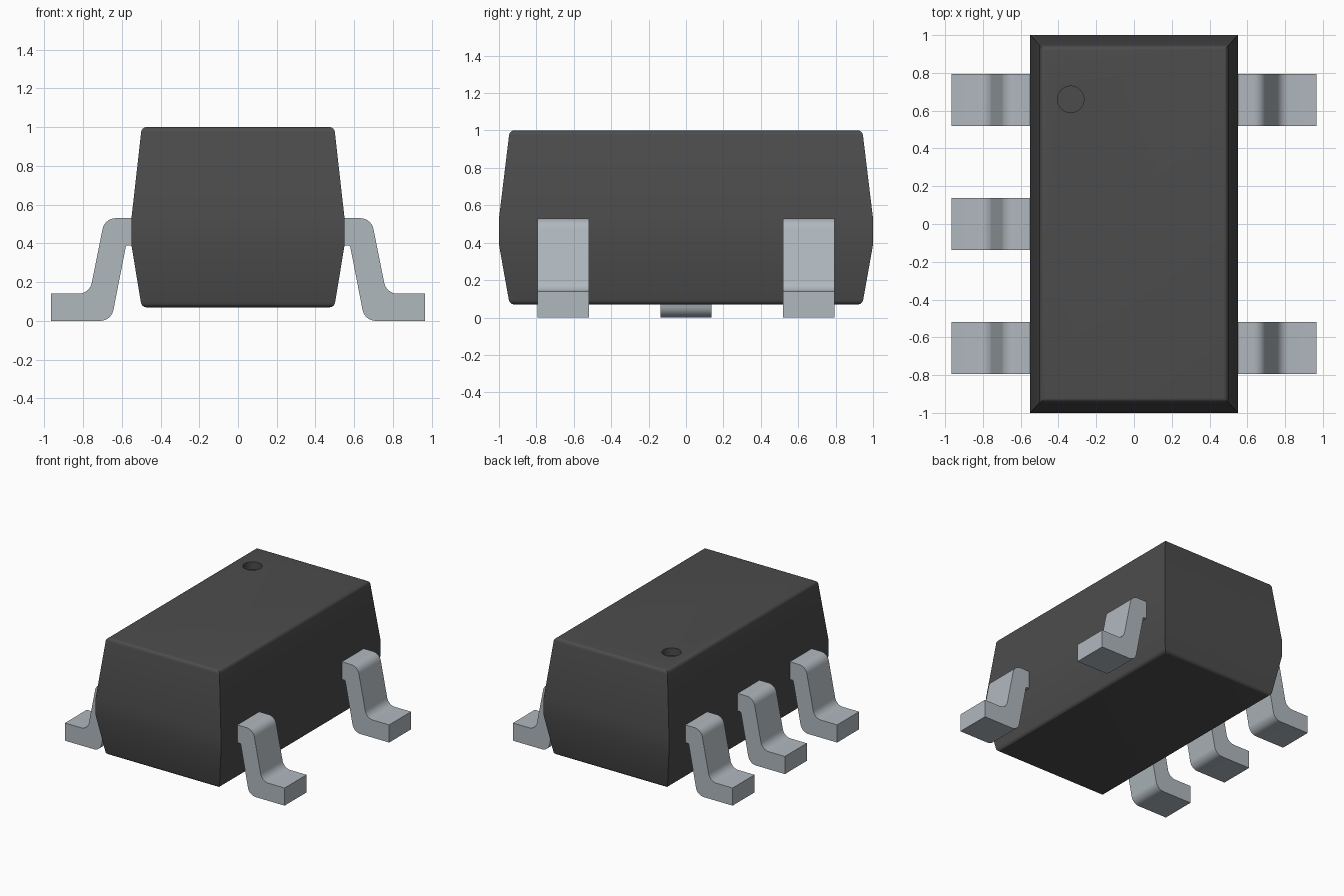
import bpy, bmesh, math
from mathutils import Vector

cube = bpy.data.objects.get("Cube")
if cube:
    bpy.data.objects.remove(cube, do_unlink=True)


def make_material(name, rgb, metallic=0.0):
    mat = bpy.data.materials.new(name)
    mat.use_nodes = True
    mat.diffuse_color = (*rgb, 1)
    bsdf = mat.node_tree.nodes["Principled BSDF"]
    bsdf.inputs["Base Color"].default_value = (*rgb, 1)
    bsdf.inputs["Metallic"].default_value = metallic
    return mat


def make_object(name, bm, mat):
    bmesh.ops.recalc_face_normals(bm, faces=bm.faces)
    mesh = bpy.data.meshes.new(name)
    bm.to_mesh(mesh)
    bm.free()
    mesh.materials.append(mat)
    obj = bpy.data.objects.new(name, mesh)
    bpy.context.collection.objects.link(obj)
    return obj


def shade(obj, degrees):
    bpy.ops.object.select_all(action='DESELECT')
    obj.select_set(True)
    bpy.context.view_layer.objects.active = obj
    bpy.ops.object.shade_smooth_by_angle(angle=math.radians(degrees))


def rounded(corners, steps=8):
    """Round each (x, z, radius) corner of a closed outline."""
    pts = [Vector((x, 0, z)) for x, z, r in corners]
    out = []
    for i, p in enumerate(pts):
        r = corners[i][2]
        if r == 0:
            out.append(p)
            continue
        a = (pts[i - 1] - p).normalized()
        b = (pts[(i + 1) % len(pts)] - p).normalized()
        half = a.angle(b) / 2
        centre = p + (a + b).normalized() * r / math.sin(half)
        tangent = r / math.tan(half)
        start = (p + a * tangent - centre).normalized()
        end = (p + b * tangent - centre).normalized()
        out += [centre + start.slerp(end, k / steps) * r for k in range(steps + 1)]
    return out


body_mat = make_material("dark grey plastic", (0.073, 0.073, 0.073))
lead_mat = make_material("light grey metal", (0.434, 0.479, 0.515))

# Body: stacked rectangles, widest at the seam where the leads come out
BOTTOM, TOP = 0.07, 1.0
levels = [(0.497, 0.943, BOTTOM), (0.55, 1.0, 0.39),
          (0.55, 1.0, 0.53), (0.497, 0.943, TOP)]
bm = bmesh.new()
rings = [[bm.verts.new((sx * hx, sy * hy, z))
          for sx, sy in ((-1, -1), (1, -1), (1, 1), (-1, 1))]
         for hx, hy, z in levels]
bm.faces.new(rings[0])
bm.faces.new(rings[-1])
for low, high in zip(rings, rings[1:]):
    for i in range(4):
        j = (i + 1) % 4
        bm.faces.new((low[i], low[j], high[j], high[i]))

# Soft rims around the top and bottom faces
rims = [e for e in bm.edges
        if all(v.co.z == e.verts[0].co.z for v in e.verts)
        and e.verts[0].co.z in (rings[0][0].co.z, rings[-1][0].co.z)]
bmesh.ops.bevel(bm, geom=rims, offset=0.024, segments=5, profile=0.5,
                affect='EDGES')
body = make_object("body", bm, body_mat)

# Round dimple marking the first lead
bm = bmesh.new()
bmesh.ops.create_cone(bm, cap_ends=True, segments=48, radius1=0.07,
                      radius2=0.07, depth=0.12)
bmesh.ops.translate(bm, verts=bm.verts, vec=(-0.335, 0.66, TOP))
cutter = make_object("dimple_cutter", bm, body_mat)
cutter.hide_render = True
cut = body.modifiers.new("dimple", 'BOOLEAN')
cut.operation = 'DIFFERENCE'
cut.solver = 'EXACT'
cut.object = cutter
bpy.context.view_layer.objects.active = body
bpy.ops.object.modifier_apply(modifier=cut.name)
bpy.data.objects.remove(cutter, do_unlink=True)
shade(body, 25)

# Gull-wing leads: one rounded outline, extruded across y
outline = rounded([
    (0.53, 0.53, 0), (0.688, 0.53, 0.07), (0.766, 0.14, 0.07),
    (0.965, 0.14, 0), (0.965, 0.0, 0), (0.654, 0.0, 0.07),
    (0.578, 0.39, 0.01), (0.53, 0.39, 0)])
LEAD_WIDTH, PITCH = 0.275, 0.656


def make_lead(name, side, y):
    bm = bmesh.new()
    face = bm.faces.new([bm.verts.new((side * p.x, y - LEAD_WIDTH / 2, p.z))
                         for p in outline])
    grown = bmesh.ops.extrude_face_region(bm, geom=[face], use_keep_orig=True)
    bmesh.ops.translate(
        bm, vec=(0, LEAD_WIDTH, 0),
        verts=[g for g in grown["geom"] if isinstance(g, bmesh.types.BMVert)])
    shade(make_object(name, bm, lead_mat), 30)


# Three leads on the right, two on the left
for label, y in (("front", -PITCH), ("middle", 0.0), ("back", PITCH)):
    make_lead(f"{label}_right_lead", -1, y)
    if y:
        make_lead(f"{label}_left_lead", 1, y)
